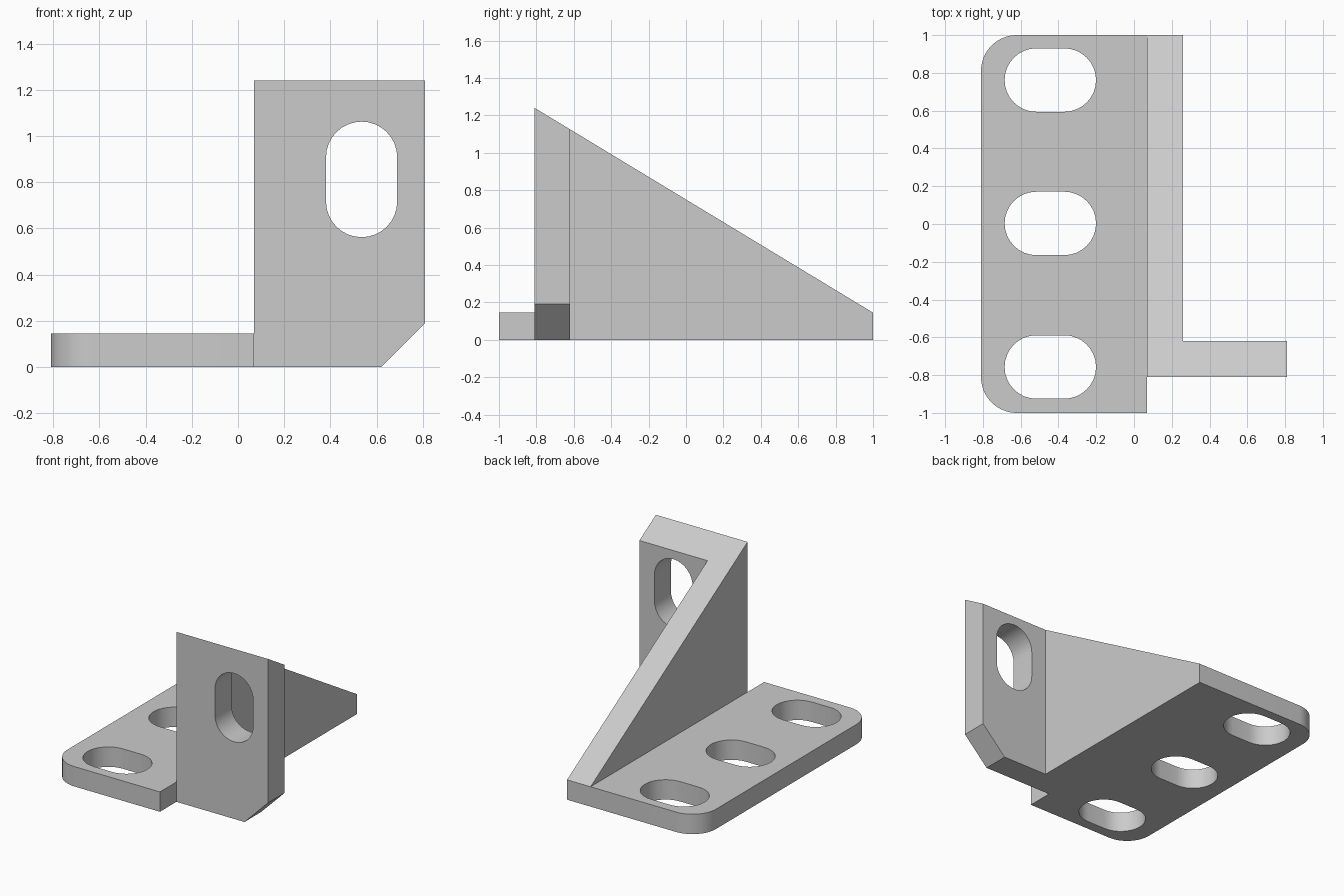
import bpy
import bmesh
from math import sin, cos, pi, radians
from mathutils import Vector

cube = bpy.data.objects.get("Cube")
if cube:
    bpy.data.objects.remove(cube, do_unlink=True)

grey = bpy.data.materials.new("plain grey")
grey.use_nodes = True
colour = (0.6, 0.6, 0.6, 1)
grey.diffuse_color = colour
grey.node_tree.nodes["Principled BSDF"].inputs["Base Color"].default_value = colour

# Main dimensions
LEFT, SEAM, RIGHT = -0.81, 0.07, 0.81
FRONT, BACK = -0.81, 1.0
WALL, PLATE, HEIGHT = 0.19, 0.145, 1.24
STEPS = 16


def arc(cx, cy, r, start, end):
    angles = [start + (end - start) * i / STEPS for i in range(STEPS + 1)]
    return [(cx + r * cos(a), cy + r * sin(a)) for a in angles]


def slot(cx, cy, length, width, upright=False):
    r, h = width / 2, (length - width) / 2
    points = arc(h, 0, r, -pi / 2, pi / 2) + arc(-h, 0, r, pi / 2, 3 * pi / 2)
    return [(cx - y, cy + x) if upright else (cx + x, cy + y) for x, y in points]


def prism(name, outline, low, high, along_y=False):
    """Extrude an outline along z, or an x-z outline along y."""
    place = (lambda p, d: (p[0], d, p[1])) if along_y else (lambda p, d: (p[0], p[1], d))
    bm = bmesh.new()
    face = bm.faces.new([bm.verts.new(place(p, low)) for p in outline])
    grown = bmesh.ops.extrude_face_region(bm, geom=[face])["geom"]
    top = [v for v in grown if isinstance(v, bmesh.types.BMVert)]
    bmesh.ops.translate(bm, verts=top, vec=Vector(place((0, 0), high - low)))
    bmesh.ops.recalc_face_normals(bm, faces=bm.faces)
    mesh = bpy.data.meshes.new(name)
    bm.to_mesh(mesh)
    bm.free()
    mesh.materials.append(grey)
    obj = bpy.data.objects.new(name, mesh)
    bpy.context.collection.objects.link(obj)
    return obj


def select(obj):
    bpy.ops.object.select_all(action="DESELECT")
    obj.select_set(True)
    bpy.context.view_layer.objects.active = obj


def cut(obj, cutter):
    select(obj)
    mod = obj.modifiers.new("cut", "BOOLEAN")
    mod.operation, mod.solver, mod.object = "DIFFERENCE", "EXACT", cutter
    bpy.ops.object.modifier_apply(modifier=mod.name)
    bpy.data.objects.remove(cutter, do_unlink=True)


# Base plate with two rounded corners and three slots
R = 0.19
outline = [(SEAM, -1), (SEAM, 1)]
outline += arc(LEFT + R, 1 - R, R, pi / 2, pi)
outline += arc(LEFT + R, R - 1, R, pi, 3 * pi / 2)
base = prism("base_plate", outline, 0, PLATE)
for y in (-0.757, 0.003, 0.762):
    cut(base, prism("slot_cutter", slot(-0.443, y, 0.484, 0.336), -0.1, 0.3))

# L-shaped upright: side web and front flange under one sloping top
ell = [(SEAM, FRONT), (RIGHT, FRONT), (RIGHT, FRONT + WALL),
       (SEAM + WALL, FRONT + WALL), (SEAM + WALL, BACK), (SEAM, BACK)]
upright = prism("upright_angle", ell, 0, HEIGHT)
for v in upright.data.vertices:
    if v.co.z > 0.5:
        v.co.z += (PLATE - HEIGHT) * (v.co.y - FRONT) / (BACK - FRONT)

# Flange slot and chamfered lower corner
cut(upright, prism("slot_cutter", slot(0.535, 0.812, 0.5, 0.308, True), -1, -0.4, True))
corner = [(RIGHT - WALL - 0.1, -0.1), (RIGHT + 0.1, -0.1), (RIGHT + 0.1, WALL + 0.1)]
cut(upright, prism("chamfer_cutter", corner, -1, -0.4, True))

for obj in (base, upright):
    select(obj)
    bpy.ops.object.shade_smooth_by_angle(angle=radians(30))
